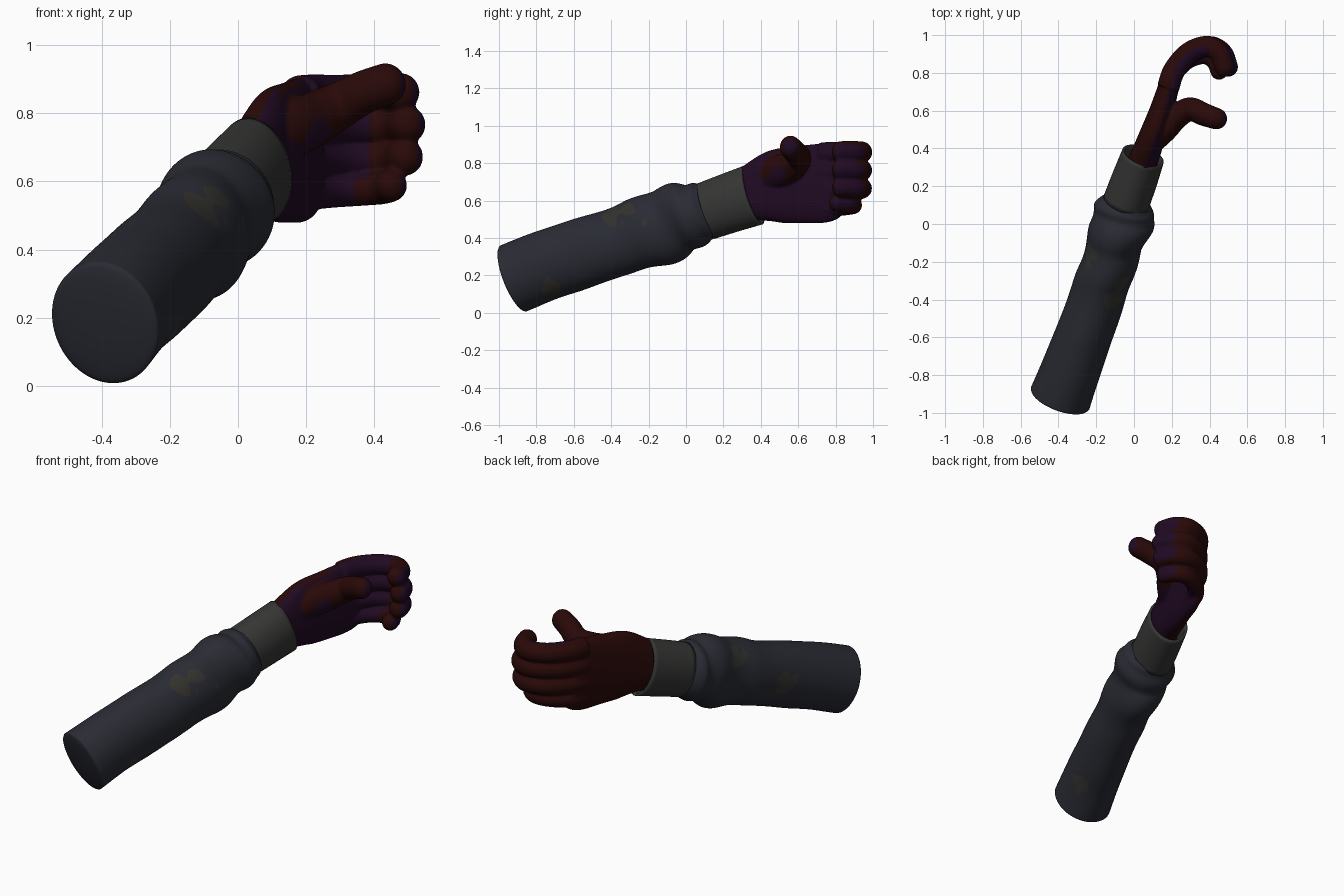
import bpy, bmesh, math
from mathutils import Vector, noise

if "Cube" in bpy.data.objects:
    bpy.data.objects.remove(bpy.data.objects["Cube"])


def material(name, rgb):
    m = bpy.data.materials.new(name)
    m.diffuse_color = (*rgb, 1)
    m.use_nodes = True
    m.node_tree.nodes["Principled BSDF"].inputs["Base Color"].default_value = m.diffuse_color
    return m


SLEEVE = material("slate sleeve cloth", (0.023, 0.0245, 0.034))
PATCH = material("olive grey stain", (0.033, 0.032, 0.028))
CUFF = material("grey cuff", (0.036, 0.036, 0.035))
RED = material("dark red glove", (0.022, 0.0028, 0.0025))
PURPLE = material("dark purple glove", (0.0145, 0.0030, 0.0165))


def spline(st, n):
    """Catmull-Rom samples through stations (x, y, z, half width, half height)."""
    p = [Vector(s) for s in st]
    out = []
    for i in range(n + 1):
        u = i / n * (len(p) - 1)
        k = min(int(u), len(p) - 2)
        t = u - k
        b, c = p[k], p[k + 1]
        a = p[k - 1] if k else b * 2 - c
        d = p[k + 2] if k + 2 < len(p) else c * 2 - b
        out.append(0.5 * (2 * b + (c - a) * t + (2 * a - 5 * b + 4 * c - d) * t * t
                          + (3 * b - a - 3 * c + d) * t ** 3))
    return out


def loft(bm, st, n, segs=32, power=2.0, bump=None, round_start=0, round_end=0, caps=True):
    """Sweep a superellipse along the stations, with optional rounded ends."""
    s = spline(st, n)
    pos = [Vector(v[:3]) for v in s]
    tan = [(pos[min(i + 1, n)] - pos[max(i - 1, 0)]).normalized() for i in range(n + 1)]
    rings = [(pos[i], tan[i], s[i][3], s[i][4], i / n) for i in range(n + 1)]

    def dome(i, depth, sign):
        r = []
        for k in range(1, 8):
            a = k / 8 * math.pi / 2
            r.append((pos[i] + tan[i] * sign * depth * math.sin(a), tan[i],
                      s[i][3] * math.cos(a), s[i][4] * math.cos(a), i / n))
        return r
    if round_start:
        rings = dome(0, round_start, -1)[::-1] + rings
    if round_end:
        rings += dome(n, round_end, 1)
    loops = []
    for c, t, rw, rh, v in rings:
        side = t.cross(Vector((0, 0, 1))).normalized()
        up = side.cross(t)
        loop = []
        for j in range(segs):
            a = j / segs * 2 * math.pi
            ca, sa = math.cos(a), math.sin(a)
            x = math.copysign(abs(ca) ** (2 / power), ca)
            y = math.copysign(abs(sa) ** (2 / power), sa)
            f = 1 + (bump(v, a) if bump else 0)
            loop.append(bm.verts.new(c + side * rw * x * f + up * rh * y * f))
        loops.append(loop)
    for a, b in zip(loops, loops[1:]):
        for j in range(segs):
            k = (j + 1) % segs
            bm.faces.new((a[j], a[k], b[k], b[j]))
    if caps:
        bm.faces.new(loops[0][::-1])
        bm.faces.new(loops[-1])


def finish(bm, name, mats, angle=50):
    bmesh.ops.recalc_face_normals(bm, faces=bm.faces)
    me = bpy.data.meshes.new(name)
    bm.to_mesh(me)
    bm.free()
    ob = bpy.data.objects.new(name, me)
    bpy.context.collection.objects.link(ob)
    for m in mats:
        me.materials.append(m)
    bpy.ops.object.select_all(action='DESELECT')
    ob.select_set(True)
    bpy.context.view_layer.objects.active = ob
    bpy.ops.object.shade_smooth_by_angle(angle=math.radians(angle))
    return ob


# Sleeve: swept tube with spiral folds that grow toward the wrist
def folds(v, a):
    env = max(0.0, min(1.0, (v - 0.2) / 0.3)) * min(1.0, (1 - v) / 0.25)
    return 0.042 * env * math.sin(27 * v + a + 0.6) + 0.018 * math.sin(9 * v + 2 * a) * min(1, v * 6)


sleeve_path = [
    (-.390, -.920, .185, .165, .190), (-.33, -.76, .25, .155, .19),
    (-.265, -.585, .308, .148, .192), (-.195, -.39, .375, .147, .184),
    (-.15, -.26, .415, .148, .188), (-.11, -.125, .462, .15, .198),
    (-.078, -.033, .502, .158, .190), (-.055, .04, .525, .165, .174),
    (-.042, .085, .54, .152, .163), (-.032, .118, .552, .124, .148)]
bm = bmesh.new()
loft(bm, sleeve_path, 180, 140, bump=folds, round_start=0.022)
sleeve = finish(bm, "sleeve", [SLEEVE, PATCH])

# Stains: sleeve faces near a few spots, with a ragged edge
spots = [((-.09, -.40, .53), .06), ((-.08, -.32, .53), .055), ((-.21, -.72, .13), .055),
         ((-.24, -.17, .57), .065), ((-.36, -.45, .33), .065), ((.0, -.22, .48), .018)]
for f in sleeve.data.polygons:
    w = noise.noise(f.center * 18) * 0.045
    if any((f.center - Vector(c)).length + w * min(1, r / .05) < r for c, r in spots):
        f.material_index = 1

# Cuff: open band with a wall thickness
bm = bmesh.new()
outer = [(-.045, .105, .543, .124, .155), (.005, .24, .59, .121, .16), (.048, .36, .630, .115, .165)]
loft(bm, outer, 12, 64, caps=False)
cuff = finish(bm, "cuff", [CUFF])
mod = cuff.modifiers.new("wall", 'SOLIDIFY')
mod.thickness = 0.014
mod.offset = -1

# Glove: palm, four curled fingers and a thumb fused into one skin
bm = bmesh.new()
loft(bm, [(-.01, .20, .58, .085, .125), (.05, .34, .635, .078, .15), (.10, .475, .674, .07, .195),
          (.145, .60, .685, .063, .206), (.182, .72, .692, .056, .212), (.205, .785, .703, .05, .200)],
     40, 48, power=2.4, round_end=0.03)
# knuckle height, tip height, vertical radius, x reach, y reach
for z0, z1, r, rx, ry in [(.855, .862, .057, .96, 1), (.755, .767, .056, 1.02, 1),
                          (.655, .672, .055, 1.0, 1), (.558, .588, .048, .87, .79)]:
    curl = [(.18, .72), (.215, .815), (.295, .905), (.395, .940), (.462, .905), (.492, .83)]
    path = []
    for i, (x, y) in enumerate(curl):
        path.append((.18 + (x - .18) * rx, .72 + (y - .72) * ry,
                     z0 + (z1 - z0) * i / 5, r * (1.05 - .02 * i), r * (1 + .02 * math.sin(i * 2))))
    loft(bm, path, 40, 24, round_end=r * .9)
loft(bm, [(.09, .41, .71, .05, .065), (.165, .495, .755, .062, .085), (.225, .565, .785, .064, .080),
          (.295, .608, .822, .063, .070), (.37, .580, .862, .061, .064), (.435, .558, .886, .057, .062)],
     40, 24, round_start=.04, round_end=.058)
glove = finish(bm, "glove", [RED, PURPLE])
mod = glove.modifiers.new("fuse", 'REMESH')
mod.mode = 'VOXEL'
mod.voxel_size = 0.0075
mod.use_smooth_shade = True
mod = glove.modifiers.new("relax", 'SMOOTH')
mod.iterations = 4
for m in ("fuse", "relax"):
    bpy.ops.object.modifier_apply(modifier=m)

# Purple palm side, red back; finger pads turn red past the middle joint
for f in glove.data.polygons:
    c, n = f.center, f.normal
    thumb = c.z > .70 + max(0, .2 - c.x) * .5 and c.x > .12 and c.y < .69 and c.y < .46 + c.x
    if thumb:
        purple = n.x > .72
    elif c.y > .74 and c.x > .22:
        joint = .385 if c.z > .61 else .345
        purple = n.x > .65 or (c.x < joint and n.y < .1 and n.x > -.6)
    else:
        purple = n.x > .15
    f.material_index = 1 if purple else 0
